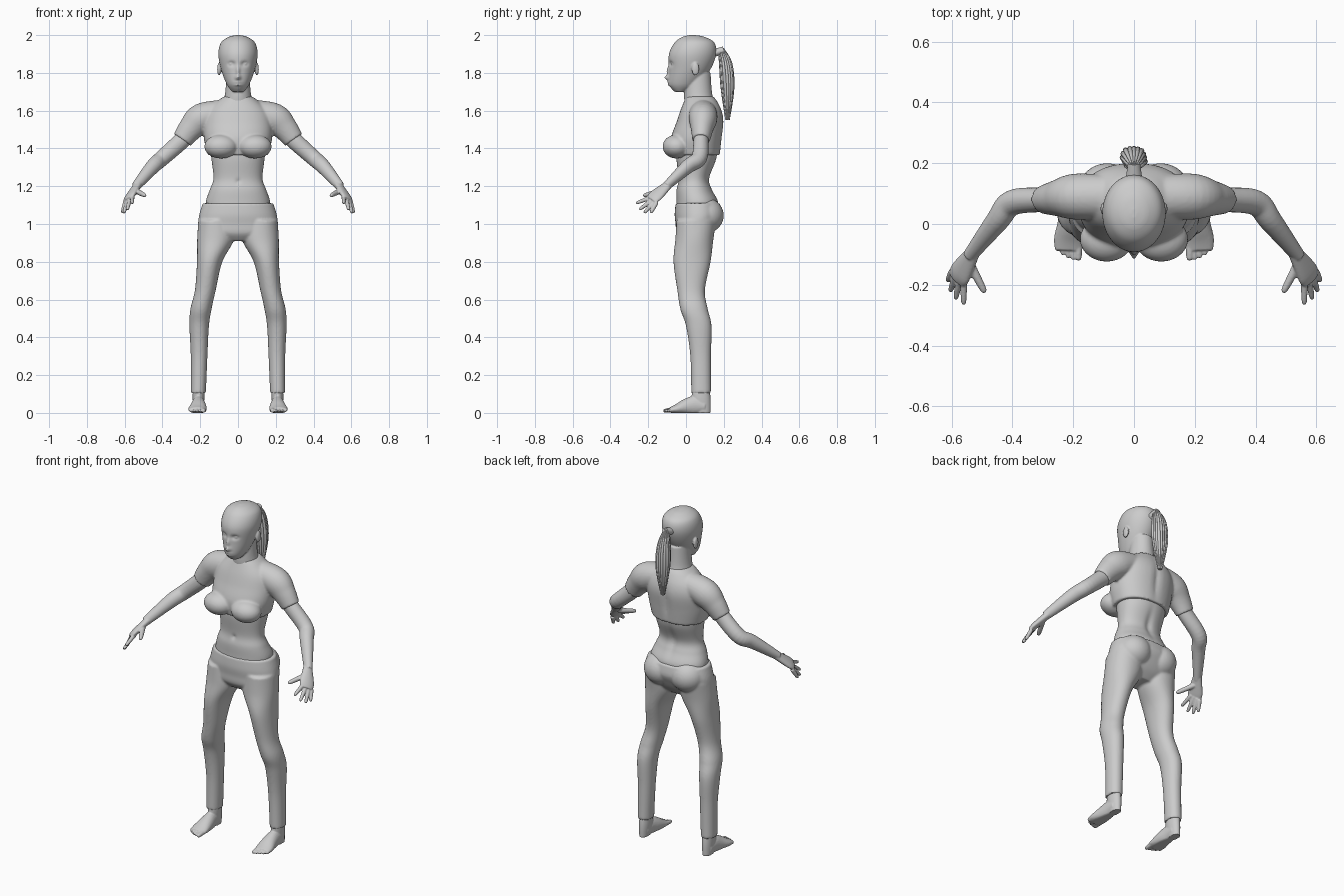
import bpy, bmesh, math, random
from mathutils import Vector, Matrix

cube = bpy.data.objects.get("Cube")
if cube:
    bpy.data.objects.remove(cube, do_unlink=True)

colour = (0.6, 0.6, 0.6, 1)
grey = bpy.data.materials.new("plain grey")
grey.use_nodes = True
grey.diffuse_color = colour
grey.node_tree.nodes["Principled BSDF"].inputs["Base Color"].default_value = colour

BOTH = (1, -1)
ONE = (1,)
ACROSS = Vector((1, 0, 0))
BACKWARDS = Vector((0, 1, 0))
UP = Vector((0, 0, 1))


def spline(rows, steps):
    """Catmull-Rom interpolation of rows of numbers."""
    result = []
    last = len(rows) - 1
    for i in range(last):
        before, start, end, after = (rows[min(max(k, 0), last)] for k in range(i - 1, i + 3))
        for step in range(steps):
            t = step / steps
            result.append([q + t / 2 * (r - p + t * (2*p - 5*q + 4*r - e + t * (3*(q - r) + e - p)))
                           for p, q, r, e in zip(before, start, end, after)])
    return result + [list(rows[-1])]


def oval(centre, u, v, power, sides):
    ring = []
    for j in range(sides):
        angle = math.tau * j / sides
        x, y = math.cos(angle), math.sin(angle)
        ring.append(centre + u * math.copysign(abs(x) ** power, x)
                    + v * math.copysign(abs(y) ** power, y))
    return ring


def skin(bm, rings, flips):
    """Join rings into a closed body, once for each side asked for."""
    for flip in flips:
        loops = [[bm.verts.new((co.x * flip, co.y, co.z)) for co in ring] for ring in rings]
        for lower, upper in zip(loops, loops[1:]):
            for j in range(len(lower)):
                bm.faces.new((lower[j - 1], lower[j], upper[j], upper[j - 1]))
        bm.faces.new(loops[0][::-1])
        bm.faces.new(loops[-1])


def slab(bm, rows, flips=ONE, power=1, sides=64, steps=8):
    """Level ovals: height, front, back, then half width or inner and outer x."""
    rows = [row if len(row) > 4 else (*row[:3], -row[3], row[3]) for row in rows]
    rings = []
    for z, front, back, inner, outer in spline(rows, steps):
        centre = Vector((inner + outer, front + back, 2 * z)) / 2
        rings.append(oval(centre, ACROSS * (outer - inner) / 2,
                          BACKWARDS * (back - front) / 2, power, sides))
    skin(bm, rings, flips)


def tube(bm, rows, ref=BACKWARDS, flips=BOTH, sides=24, steps=6):
    """Ovals across a path: x, y, z, radius along ref, other radius."""
    path = spline(rows, steps)
    points = [Vector(row[:3]) for row in path]
    rings = []
    for i, row in enumerate(path):
        along = (points[min(i + 1, len(path) - 1)] - points[max(i - 1, 0)]).normalized()
        u = (ref - along * ref.dot(along)).normalized()
        rings.append(oval(points[i], u * row[3], along.cross(u) * row[4], 1, sides))
    skin(bm, rings, flips)


def digit(bm, base, tip, radius, ref):
    """A finger or toe with a rounded end."""
    rows = []
    for t, size in ((0, 1), (.5, .9), (.9, .7), (1, .3)):
        rows.append((*base.lerp(tip, t), radius * size, radius * size))
    tube(bm, rows, ref, sides=16)


def ball(bm, centre, radii):
    """A pair of mirrored ellipsoids."""
    for flip in BOTH:
        place = Matrix.Translation((centre[0] * flip, *centre[1:]))
        bmesh.ops.create_uvsphere(bm, u_segments=32, v_segments=20, radius=1,
                                  matrix=place @ Matrix.Diagonal((*radii, 1)))


def bump(bm, x, z, width, height, push, behind=False):
    """Push the front or back surface along y around a point, on both sides."""
    for vert in bm.verts:
        if (vert.co.y > 0) == behind:
            distance = ((abs(vert.co.x) - x) / width) ** 2 + ((vert.co.z - z) / height) ** 2
            vert.co.y += push * math.exp(-distance)


def finish(name, bm, voxel=None, smooth=2):
    """Make the object, fuse its pieces into one surface and shade it."""
    bmesh.ops.recalc_face_normals(bm, faces=bm.faces)
    mesh = bpy.data.meshes.new(name)
    bm.to_mesh(mesh)
    bm.free()
    ob = bpy.data.objects.new(name, mesh)
    bpy.context.collection.objects.link(ob)
    bpy.ops.object.select_all(action='DESELECT')
    ob.select_set(True)
    bpy.context.view_layer.objects.active = ob
    if voxel:
        fuse = ob.modifiers.new("fuse", 'REMESH')
        fuse.mode = 'VOXEL'
        fuse.voxel_size = voxel
        soften = ob.modifiers.new("soften", 'SMOOTH')
        soften.iterations = smooth
        bpy.ops.object.convert(target='MESH')
    ob.data.materials.clear()
    ob.data.materials.append(grey)
    bpy.ops.object.shade_smooth_by_angle(angle=math.radians(50))


# Head with face, ears and neck
bm = bmesh.new()
slab(bm, [(1.7, -.06, 0, .03), (1.74, -.09, .07, .06), (1.82, -.09, .13, .09),
          (1.9, -.09, .16, .104), (1.96, -.06, .15, .09), (1.99, -.02, .1, .05),
          (2, .02, .05, .01)], sides=120, steps=12)
bump(bm, x=0, z=1.775, width=.013, height=.012, push=-.023)   # nose tip
bump(bm, x=0, z=1.81, width=.01, height=.025, push=-.014)     # nose bridge
bump(bm, x=.034, z=1.847, width=.018, height=.012, push=.014)  # eye sockets
for lip in (1.736, 1.75):
    bump(bm, x=0, z=lip, width=.02, height=.005, push=-.008)
ball(bm, centre=(.034, -.064, 1.847), radii=(.015, .014, .011))  # eyes
ball(bm, centre=(.1, .05, 1.82), radii=(.01, .02, .034))         # ears
slab(bm, [(1.58, 0, .17, .1), (1.68, -.01, .14, .07), (1.8, 0, .13, .06)])
finish("head_and_neck", bm, voxel=.005, smooth=1)

# Ponytail: a core wrapped in strands that follow it, and its tie
random.seed(4)
bm = bmesh.new()
core = [(1.93, .17, .2, .01), (1.85, .18, .24, .03), (1.72, .19, .25, .035), (1.55, .21, .23, .01)]
slab(bm, core, sides=32)
strands = 16
for k in range(strands):
    angle = math.tau * k / strands
    loose = random.uniform(.9, 1.1)
    rows = []
    for z, front, back, half in core:
        depth = (back - front) / 2 * math.sin(angle) * loose
        rows.append((half * math.cos(angle) * loose, (front + back) / 2 + depth, z, half / 4, half / 4))
    tube(bm, rows, flips=ONE, sides=8)
tube(bm, [(0, .13, 1.9, .03, .02), (0, .2, 1.92, .02, .02)], ACROSS, flips=ONE)
finish("ponytail", bm)

# Bare midriff with navel and spine
bm = bmesh.new()
slab(bm, [(1.06, -.05, .17, .17), (1.12, -.05, .17, .17), (1.18, -.05, .14, .15),
          (1.24, -.04, .125, .13), (1.34, -.05, .16, .14), (1.42, -.05, .17, .15)],
     power=.92, sides=96)
bump(bm, x=0, z=1.225, width=.01, height=.012, push=.01)
bump(bm, x=0, z=1.24, width=.02, height=.08, push=-.01, behind=True)
finish("midriff", bm, voxel=.007)

# Short top with bust and sleeves
bm = bmesh.new()
slab(bm, [(1.365, -.07, .18, .16), (1.45, -.08, .19, .18), (1.54, -.05, .2, .18),
          (1.6, -.03, .19, .16), (1.65, -.01, .165, .11), (1.675, 0, .145, .075)], power=.9)
ball(bm, centre=(.09, -.05, 1.41), radii=(.088, .074, .063))
tube(bm, [(.07, .09, 1.6, .07, .06), (.19, .09, 1.56, .076, .08), (.25, .085, 1.505, .06, .067),
          (.295, .08, 1.445, .047, .054)])
bump(bm, x=0, z=1.5, width=.02, height=.1, push=-.01, behind=True)
finish("short_top", bm, voxel=.007, smooth=4)

# Arms with palms, fingers and thumbs
bm = bmesh.new()
tube(bm, [(.2, .085, 1.55, .04, .05), (.29, .08, 1.45, .04, .046), (.4, .07, 1.35, .042, .042),
          (.45, .01, 1.305, .037, .039), (.54, -.105, 1.2, .022, .025)])
knuckles = Vector((.56, -.18, 1.143)), Vector((.597, -.155, 1.115))
tips = Vector((.56, -.265, 1.11)), Vector((.613, -.187, 1.058))
spread = knuckles[1] - knuckles[0]
reach = Vector((.01, -.01, -.02))
tube(bm, [(.53, -.095, 1.207, .025, .02), (.57, -.16, 1.15, .042, .018),
          (.582, -.185, 1.128, .035, .012)], spread)
for k in range(4):
    t = k / 3
    digit(bm, knuckles[0].lerp(knuckles[1], t),
          tips[0].lerp(tips[1], t) + reach * math.sin(math.pi * t), .012, spread)
digit(bm, Vector((.54, -.13, 1.175)), Vector((.49, -.226, 1.15)), .015, UP)
finish("arms_and_hands", bm, voxel=.004)

# Trousers with seat and legs
bm = bmesh.new()
slab(bm, [(1.11, -.055, .18, .187), (1.05, -.06, .19, .205), (1, -.055, .17, .21),
          (.95, -.05, .14, .2), (.91, -.02, .1, .1)], power=.92)
ball(bm, centre=(.088, .1, 1.045), radii=(.1, .1, .095))
slab(bm, [(1.02, -.05, .16, .02, .21), (.92, -.056, .145, .02, .216), (.8, -.066, .13, .083, .217),
          (.65, -.046, .1, .118, .228), (.55, -.03, .115, .14, .252), (.46, 0, .135, .154, .257),
          (.3, .023, .132, .162, .25), (.105, .028, .132, .17, .25)], flips=BOTH, power=.95)
finish("trousers", bm, voxel=.007, smooth=3)

# Bare feet with toes, flat underneath
bm = bmesh.new()
slab(bm, [(.2, .045, .115, .183, .236), (.08, .03, .13, .178, .24), (0, .05, .13, .185, .235)],
     flips=BOTH, sides=32)
tube(bm, [(.21, .1, .035, .03, .035), (.21, .05, .04, .034, .05), (.21, 0, .032, .042, .042),
          (.214, -.05, .02, .049, .026), (.215, -.085, .015, .045, .014)], ACROSS)
for k in range(5):
    x = .183 + .017 * k
    end = .002 * k * k - .12
    digit(bm, Vector((x, -.06, .017)), Vector((x, end, .01)), .01 if k else .014, ACROSS)
for vert in bm.verts:
    vert.co.z = max(vert.co.z, 0)
finish("feet", bm, voxel=.004, smooth=1)
